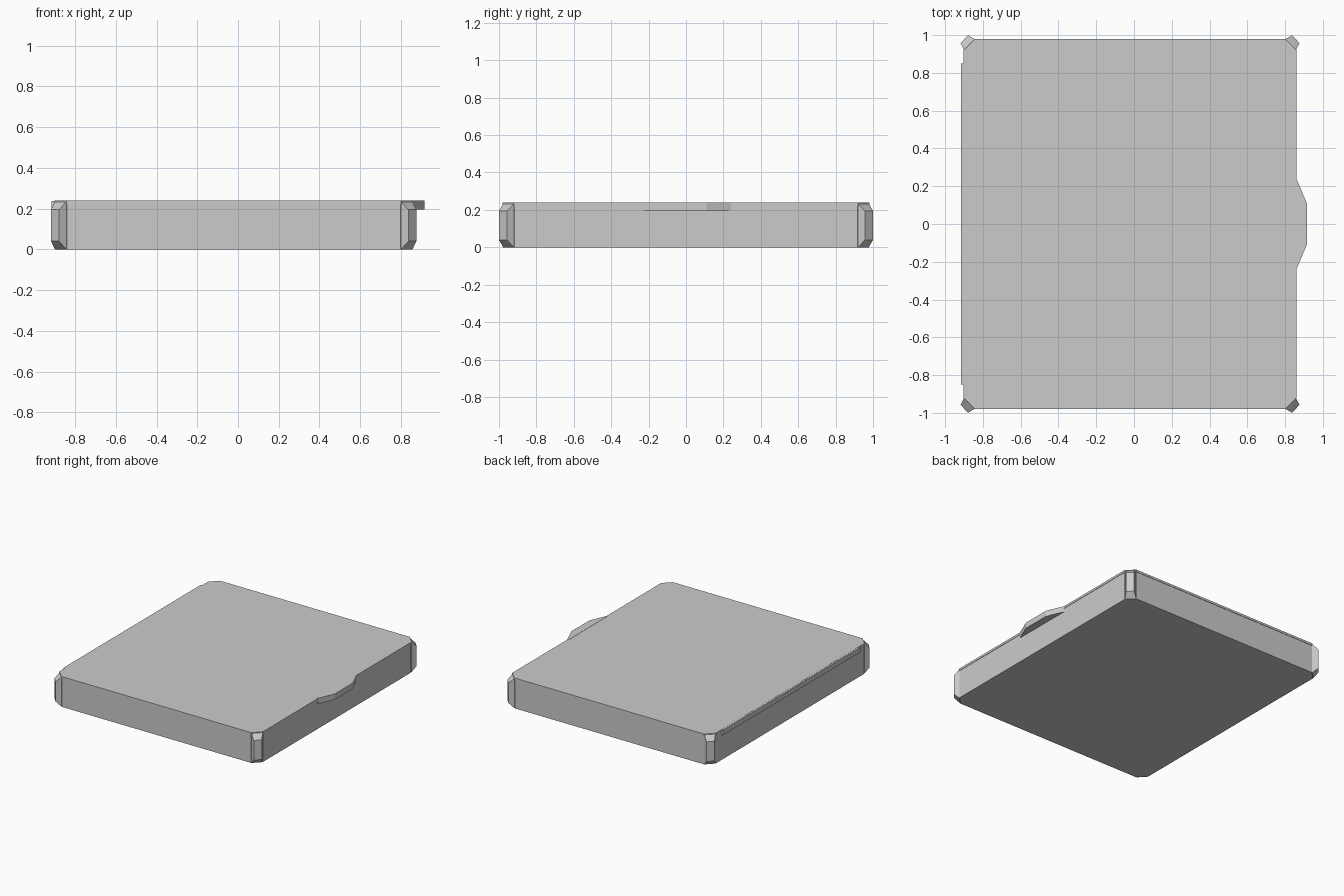
import bpy, bmesh

if "Cube" in bpy.data.objects:
    bpy.data.objects.remove(bpy.data.objects["Cube"])


def make(name, verts, faces=None):
    """Mesh from faces, or the convex hull of the points when no faces are given."""
    bm = bmesh.new()
    vs = [bm.verts.new(v) for v in verts]
    if faces:
        for f in faces:
            bm.faces.new([vs[i] for i in f])
    else:
        bmesh.ops.convex_hull(bm, input=vs)
        bmesh.ops.dissolve_limit(bm, angle_limit=0.01, verts=bm.verts[:], edges=bm.edges[:])
    bmesh.ops.recalc_face_normals(bm, faces=bm.faces[:])
    me = bpy.data.meshes.new(name)
    bm.to_mesh(me)
    bm.free()
    ob = bpy.data.objects.new(name, me)
    bpy.context.collection.objects.link(ob)
    return ob


def prism(name, outline, z0, z1):
    n = len(outline)
    verts = [(x, y, z) for z in (z0, z1) for x, y in outline]
    sides = [(i, (i + 1) % n, n + (i + 1) % n, n + i) for i in range(n)]
    return make(name, verts, sides + [range(n), range(n, 2 * n)])


CX = -0.021              # centre of the case; the latch sticks out to the right
HX, HY, CUT = 0.881, 0.98, 0.06


def cut_rect(hx, hy, c):
    return [(CX + x, y) for x, y in (
        (hx, -hy + c), (hx, hy - c), (hx - c, hy), (-hx + c, hy),
        (-hx, hy - c), (-hx, -hy + c), (-hx + c, -hy), (hx - c, -hy))]


# Case body and slightly overhanging lid
prism("case_body", cut_rect(HX - 0.003, HY - 0.003, CUT), 0, 0.222)
prism("lid", cut_rect(HX, HY, CUT), 0.222, 0.239)

# Faceted corner guards
for sx, xname in ((-1, "left"), (1, "right")):
    for sy, yname in ((-1, "front"), (1, "back")):
        pts = []
        for z in (0, 0.234):
            pts += [(HX - CUT, HY - 0.003, z), (HX - 0.003, HY - CUT, z)]
        for z in (0.04, 0.195):
            pts += [(HX - 0.023, 1.0, z), (HX + 0.016, 0.957, z)]
        # outer ends of the sloping top and bottom facets
        make(f"corner_guard_{yname}_{xname}",
             [(CX + sx * x, sy * y, z) for x, y, z in pts])

# Latch tab on the right edge
prism("latch_tab", [(0.85, -0.24), (0.86, -0.24), (0.915, -0.11),
                    (0.915, 0.11), (0.86, 0.24), (0.85, 0.24)], 0.195, 0.2405)

# Hinge strip on the left edge
prism("hinge_strip", [(-0.915, -0.85), (-0.89, -0.85),
                      (-0.89, 0.85), (-0.915, 0.85)], 0.2, 0.238)
